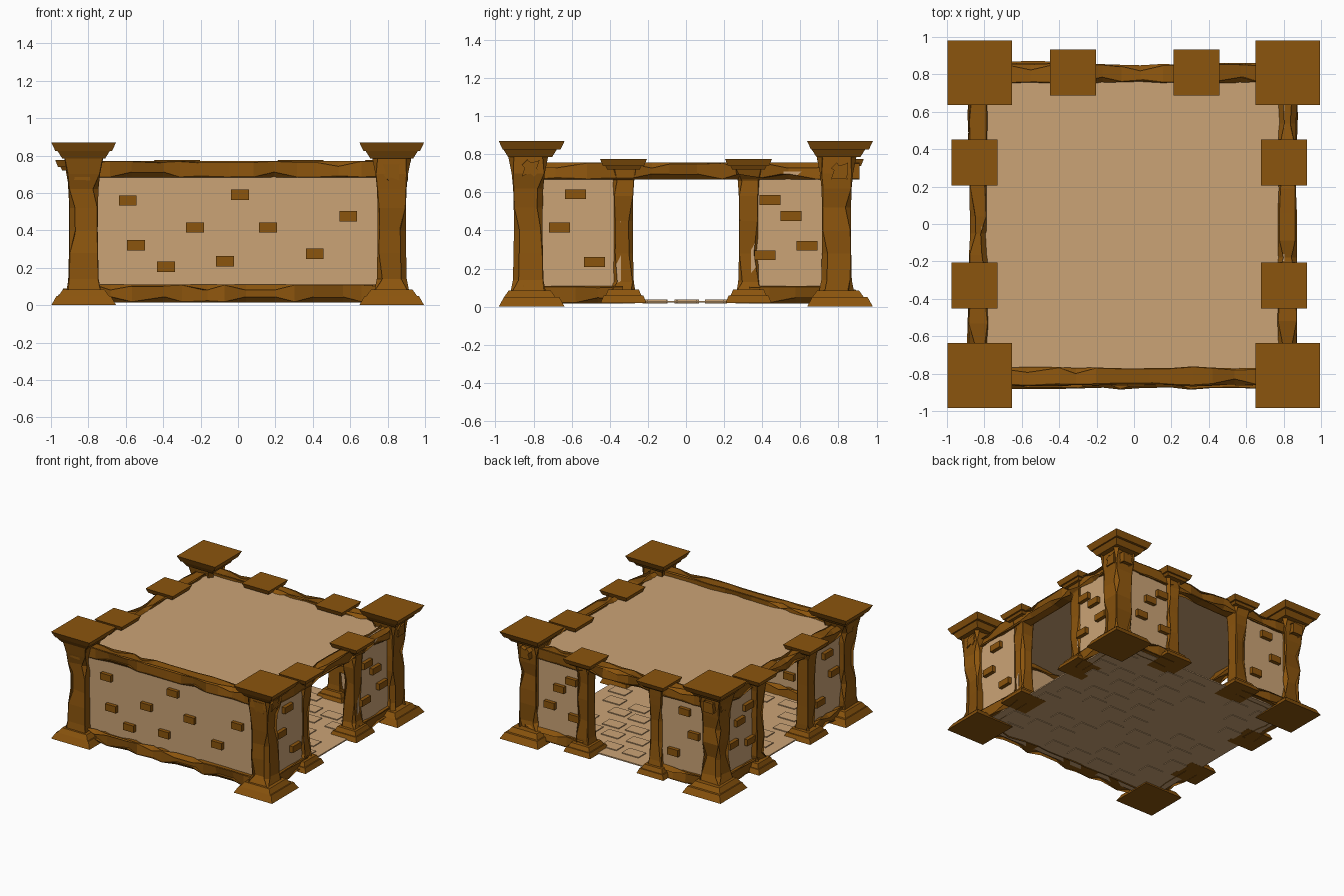
import bpy, bmesh, random
from mathutils import Vector

if "Cube" in bpy.data.objects:
    bpy.data.objects.remove(bpy.data.objects["Cube"])

random.seed(7)


def material(name, rgb):
    m = bpy.data.materials.new(name)
    m.diffuse_color = (*rgb, 1)
    m.use_nodes = True
    m.node_tree.nodes["Principled BSDF"].inputs["Base Color"].default_value = m.diffuse_color
    return m


WOOD = material("brown wood", (0.258, 0.089, 0.004))
TAN = material("tan plaster", (0.60, 0.37, 0.18))


def finish(name, bm, mat):
    bmesh.ops.recalc_face_normals(bm, faces=bm.faces)
    me = bpy.data.meshes.new(name)
    bm.to_mesh(me)
    bm.free()
    me.materials.append(mat)
    ob = bpy.data.objects.new(name, me)
    bpy.context.collection.objects.link(ob)
    return ob


def skin(bm, rings):
    """Join equal-sized closed rings and cap both ends."""
    rows = [[bm.verts.new(p) for p in r] for r in rings]
    n = len(rows[0])
    for a, b in zip(rows, rows[1:]):
        for i in range(n):
            j = (i + 1) % n
            bm.faces.new((a[i], a[j], b[j], b[i]))
    bm.faces.new(rows[0][::-1])
    bm.faces.new(rows[-1])


def box(bm, x, y, z, sx, sy, sz):
    skin(bm, [[(x + i * sx / 2, y + j * sy / 2, z + k * sz / 2)
               for i, j in ((-1, -1), (1, -1), (1, 1), (-1, 1))] for k in (-1, 1)])


def slab(bm, cx, cy, z0, z1, h0, h1):
    """Square slab tapering from half-width h0 to h1."""
    skin(bm, [[(cx + i * h, cy + j * h, z) for i, j in ((-1, -1), (1, -1), (1, 1), (-1, 1))]
              for z, h in ((z0, h0), (z1, h1))])


def chipped(bm, stations, place, chip):
    """Hewn timber: stations (t, half_u, half_v), corners cut by random chips."""
    rings = []
    for t, hu, hv in stations:
        ring = []
        for su, sv in ((-1, -1), (1, -1), (1, 1), (-1, 1)):
            c = chip * random.choice((0.12, 0.12, 0.3, 1.0))
            pts = [(su * hu, sv * (hv - c)), (su * (hu - c), sv * hv)]
            ring += pts if su * sv > 0 else pts[::-1]
        # walk the corners in a consistent circular order
        ring = ring[0:2][::-1] + ring[2:4][::-1] + ring[4:6][::-1] + ring[6:8][::-1]
        rings.append([place(t, u, v) for u, v in ring])
    skin(bm, rings)


def beam(bm, axis, a, b, c, z, hu, hv):
    n = max(3, round((b - a) / 0.12))
    st = []
    for i in range(n + 1):
        t = a + (b - a) * i / n
        if 0 < i < n:
            t += random.uniform(-0.03, 0.03)
        st.append((t, hu + random.uniform(-0.006, 0.006), hv))
    if axis == "x":
        chipped(bm, st, lambda t, u, v: (t, c + u, z + v), 0.03)
    else:
        chipped(bm, st, lambda t, u, v: (c + u, t, z + v), 0.03)


# Corner pillars: stepped foot, flared hewn shaft, flared cap
for x, xn in ((-0.825, "left"), (0.822, "right")):
    for y, yn in ((-0.81, "front"), (0.808, "back")):
        bm = bmesh.new()
        slab(bm, x, y, 0, 0.05, 0.173, 0.145)
        slab(bm, x, y - 0.01, 0.05, 0.085, 0.135, 0.11)
        prof = [(0.08, 0.092), (0.14, 0.08), (0.28, 0.077), (0.4, 0.075), (0.52, 0.076),
                (0.62, 0.079), (0.7, 0.087), (0.79, 0.105)]
        chipped(bm, [(z, h, h) for z, h in prof],
                lambda t, u, v: (x + u, y - 0.018 + v, t), 0.03)
        slab(bm, x, y - 0.008, 0.785, 0.825, 0.115, 0.14)
        slab(bm, x, y, 0.825, 0.87, 0.152, 0.173)
        finish(f"{yn}_{xn}_corner_pillar", bm, WOOD)

# Door posts beside the three openings
posts = [(-0.854, s * 0.328, "left") for s in (-1, 1)]
posts += [(0.803, s * 0.328, "right") for s in (-1, 1)]
posts += [(-0.325, 0.81, "back"), (0.335, 0.81, "back")]
for x, y, side in posts:
    bm = bmesh.new()
    slab(bm, x, y, 0.02, 0.058, 0.12, 0.105)
    slab(bm, x, y, 0.058, 0.09, 0.095, 0.08)
    prof = [(0.085, 0.062), (0.13, 0.054), (0.28, 0.05), (0.45, 0.049), (0.58, 0.051),
            (0.66, 0.056), (0.725, 0.068)]
    chipped(bm, [(z, h, h) for z, h in prof], lambda t, u, v: (x + u, y + v, t), 0.022)
    slab(bm, x, y, 0.72, 0.738, 0.085, 0.095)
    slab(bm, x, y, 0.738, 0.775, 0.108, 0.123)
    finish(f"{side}_door_post", bm, WOOD)

# Top beams all round
for name, axis, c, z in (("front_top_beam", "x", -0.815, 0.727), ("back_top_beam", "x", 0.805, 0.712),
                         ("left_top_beam", "y", -0.833, 0.712), ("right_top_beam", "y", 0.82, 0.712)):
    bm = bmesh.new()
    beam(bm, axis, -0.91, 0.91, c, z, 0.048, 0.045)
    finish(name, bm, WOOD)

# Bottom beams: whole at the front, broken by the openings elsewhere
bm = bmesh.new()
beam(bm, "x", -0.9, 0.9, -0.82, 0.063, 0.06, 0.048)
finish("front_bottom_beam", bm, WOOD)
for name, axis, c in (("back_bottom_beam", "x", 0.81), ("left_bottom_beam", "y", -0.835),
                      ("right_bottom_beam", "y", 0.82)):
    bm = bmesh.new()
    for a, b in ((-0.85, -0.33), (0.33, 0.85)):
        beam(bm, axis, a, b, c, 0.063, 0.055, 0.045)
    finish(name, bm, WOOD)

# Plaster walls
bm = bmesh.new()
box(bm, 0, -0.815, 0.39, 1.6, 0.04, 0.64)
finish("front_wall", bm, TAN)
for name, axis, c in (("back_wall", "x", 0.81), ("left_wall", "y", -0.835), ("right_wall", "y", 0.82)):
    bm = bmesh.new()
    for s in (-1, 1):
        if axis == "x":
            box(bm, s * 0.57, c, 0.39, 0.46, 0.04, 0.64)
        else:
            box(bm, c, s * 0.57, 0.39, 0.04, 0.46, 0.64)
    finish(name, bm, TAN)

# Bricks poking through the walls
front = [(-.59, .56), (.01, .59), (.59, .475), (-.23, .415), (.16, .415),
         (-.545, .32), (-.385, .205), (-.07, .235), (.41, .275)]
side = [(-.58, .59), (-.665, .415), (-.48, .235), (.44, .56), (.55, .475), (.635, .32), (.415, .27)]
for name, axis, c, spots in (("front_bricks", "x", -0.815, front), ("back_bricks", "x", 0.81, side),
                             ("left_bricks", "y", -0.835, side), ("right_bricks", "y", 0.82, side)):
    bm = bmesh.new()
    for t, z in spots:
        if axis == "x":
            box(bm, t, c, z, 0.095, 0.1, 0.055)
        else:
            box(bm, c, t, z, 0.1, 0.11, 0.052)
    finish(name, bm, WOOD)

# Ceiling and floor panels
bm = bmesh.new()
box(bm, -0.005, 0, 0.725, 1.62, 1.6, 0.012)
finish("ceiling", bm, TAN)
bm = bmesh.new()
box(bm, -0.005, 0, 0.026, 1.68, 1.64, 0.01)
finish("floor", bm, TAN)

# Scattered paving stones standing slightly proud of the floor
bm = bmesh.new()
for row in range(9):
    for col in range(7):
        if random.random() < 0.75:
            x = -0.68 + col * 0.22 + (row % 2) * 0.09 + random.uniform(-0.02, 0.02)
            y = -0.66 + row * 0.165 + random.uniform(-0.02, 0.02)
            box(bm, min(x, 0.7), y, 0.027, 0.15, 0.1, 0.022)
finish("paving_stones", bm, TAN)
